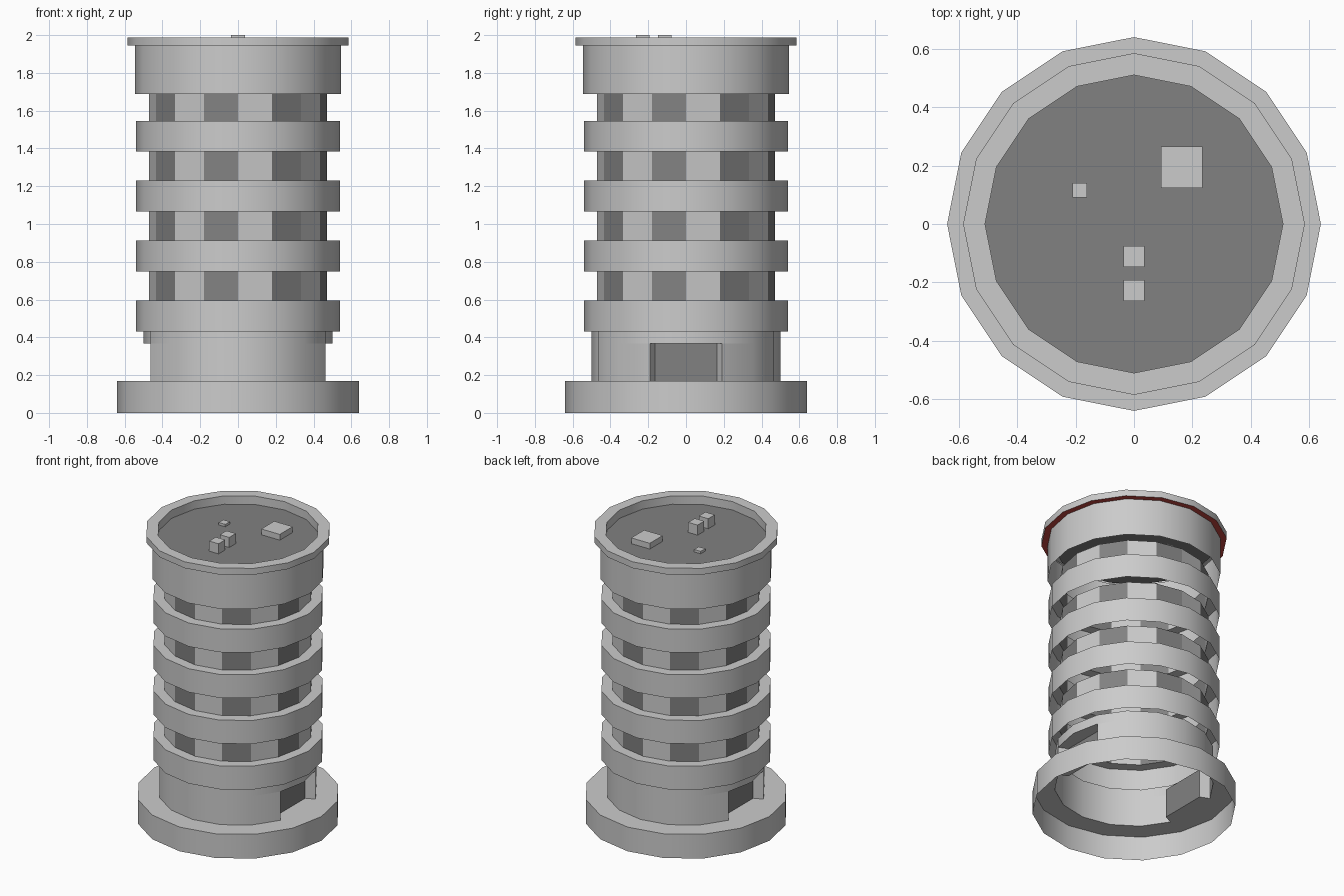
import bpy
import math

if "Cube" in bpy.data.objects:
    bpy.data.objects.remove(bpy.data.objects["Cube"])

SIDES = 16


def material(name, rgb):
    m = bpy.data.materials.new(name)
    m.diffuse_color = (*rgb, 1)
    m.use_nodes = True
    m.node_tree.nodes["Principled BSDF"].inputs["Base Color"].default_value = m.diffuse_color
    return m


DARK = material("dark_grey", (0.22, 0.22, 0.22))
RED = material("red", (0.55, 0.06, 0.05))


def make(name, verts, faces, mat=None):
    me = bpy.data.meshes.new(name)
    me.from_pydata(verts, [], faces)
    if mat:
        me.materials.append(mat)
    ob = bpy.data.objects.new(name, me)
    bpy.context.collection.objects.link(ob)
    return ob


def point(r, z, i):
    a = 2 * math.pi * i / SIDES
    return (r * math.cos(a), r * math.sin(a), z)


def lathe(name, profile, keep=range(SIDES), mat=None):
    """Open 16-sided shell; only the segments in keep get faces."""
    n = len(profile)
    verts = [point(r, z, i) for i in range(SIDES) for r, z in profile]
    faces = []
    for i in keep:
        a, b = i * n, (i + 1) % SIDES * n
        faces += [(a + j, b + j, b + j + 1, a + j + 1) for j in range(n - 1)]
    ob = make(name, verts, faces, mat)
    ob.data.validate()
    return ob


def box(name, x, y, w, z0, z1):
    h = w / 2
    v = [(x + sx * h, y + sy * h, z) for z in (z0, z1)
         for sx, sy in ((-1, -1), (1, -1), (1, 1), (-1, 1))]
    f = [(3, 2, 1, 0), (4, 5, 6, 7)]
    f += [(i, (i + 1) % 4, (i + 1) % 4 + 4, i + 4) for i in range(4)]
    make(name, v, f)


# Base plinth, open underneath
lathe("base", [(0.64, 0), (0.64, 0.168), (0.5, 0.168)])

# Ground floor wall with a doorway two segments wide on each side
doors = (15, 0, 7, 8)
lathe("ground_wall_lower", [(0.5, 0.168), (0.5, 0.367)],
      [i for i in range(SIDES) if i not in doors])
lathe("ground_wall_upper", [(0.5, 0.367), (0.5, 0.432)])

# Recessed doorways
for side, s in (("right", 1), ("left", -1)):
    ox, oy = 0.5 * math.cos(math.pi / 8), 0.5 * math.sin(math.pi / 8)
    plan = [(ox, -oy), (0.4, -0.165), (0.4, 0.165), (ox, oy), (0.5, 0)]
    v = [(s * x, s * y, z) for z in (0.168, 0.367) for x, y in plan]
    make("doorway_" + side, v,
         [(0, 1, 6, 5), (2, 3, 8, 7), (0, 4, 3, 2, 1), (5, 6, 7, 8, 9)])
    make("door_" + side, [v[i] for i in (1, 2, 7, 6)], [(0, 1, 2, 3)], DARK)

# Stacked storeys: projecting band, then alternating wall and window panels
for k in range(4):
    z = 0.317 * k
    lathe(f"band_{k + 1}",
          [(0.54, 0.432 + z), (0.54, 0.595 + z), (0.47, 0.595 + z)])
    strip = [(0.47, 0.595 + z), (0.47, 0.749 + z if k < 3 else 1.687)]
    lathe(f"wall_panels_{k + 1}", strip, range(0, SIDES, 2))
    lathe(f"window_panels_{k + 1}", strip, range(1, SIDES, 2), DARK)

# Top storey, red trim under the overhang, parapet and roof deck
lathe("top_storey", [(0.545, 1.687), (0.545, 1.944)])
lathe("overhang_trim", [(0.545, 1.944), (0.585, 1.944)], mat=RED)
lathe("parapet", [(0.585, 1.944), (0.585, 1.988), (0.51, 1.988), (0.51, 1.93)])
make("roof_deck", [point(0.51, 1.93, i) for i in range(SIDES)],
     [tuple(range(SIDES))], DARK)

# Rooftop units
box("roof_unit_large", 0.163, 0.195, 0.142, 1.93, 1.97)
box("roof_unit_small", -0.186, 0.115, 0.05, 1.93, 1.947)
box("roof_vent_front", 0, -0.228, 0.072, 1.93, 2.0)
box("roof_vent_rear", 0, -0.112, 0.072, 1.93, 2.0)

# Smooth round walls, sharp corners
for ob in bpy.data.objects:
    ob.select_set(True)
    bpy.context.view_layer.objects.active = ob
bpy.ops.object.shade_smooth_by_angle(angle=math.radians(30))
